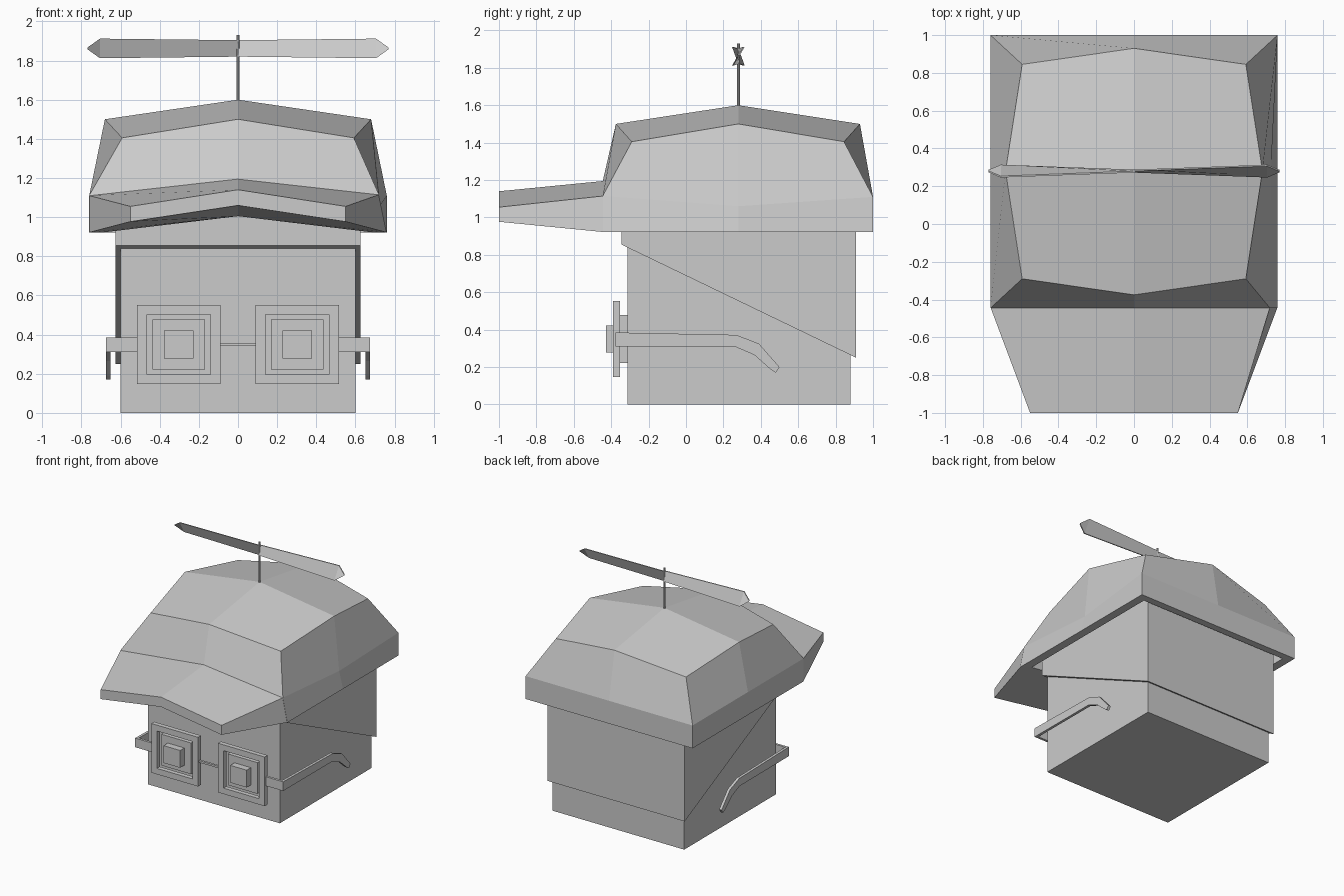
import bpy
import bmesh
import math

cube = bpy.data.objects.get("Cube")
if cube:
    bpy.data.objects.remove(cube, do_unlink=True)

grey = bpy.data.materials.new("light_grey")
grey.use_nodes = True
GREY = (0.6, 0.6, 0.6, 1)
grey.diffuse_color = GREY
grey.node_tree.nodes["Principled BSDF"].inputs["Base Color"].default_value = GREY


def finish(name, bm):
    bmesh.ops.recalc_face_normals(bm, faces=bm.faces)
    mesh = bpy.data.meshes.new(name)
    bm.to_mesh(mesh)
    bm.free()
    mesh.materials.append(grey)
    obj = bpy.data.objects.new(name, mesh)
    bpy.context.collection.objects.link(obj)
    return obj


def loft(name, rings, top_centre=None):
    """Skin matching closed rings; close the first with quads round a centre point if given."""
    bm = bmesh.new()
    vs = [[bm.verts.new(p) for p in ring] for ring in rings]
    n = len(vs[0])
    for a, b in zip(vs, vs[1:]):
        for i in range(n):
            j = (i + 1) % n
            bm.faces.new((a[i], a[j], b[j], b[i]))
    if top_centre:
        c = bm.verts.new(top_centre)
        for i in range(0, n, 2):
            bm.faces.new((vs[0][i - 1], vs[0][i], vs[0][i + 1], c))
    else:
        bm.faces.new(vs[0])
    bm.faces.new(vs[-1])
    return finish(name, bm)


def box(name, x, y, z):
    return loft(name, [[(x[0], y[0], h), (x[1], y[0], h), (x[1], y[1], h), (x[0], y[1], h)] for h in z])


def side_prism(name, profile, x0, x1):
    """Extrude a (y, z) profile along x."""
    return loft(name, [[(x, y, z) for y, z in profile] for x in (x0, x1)])


# Head block and the wedge of hair wrapped round it
box("head", (-0.6, 0.6), (-0.313, 0.88), (0, 1.03))
side_prism("hair", [(-0.345, 1.04), (-0.345, 0.855), (0.91, 0.25), (0.91, 1.04)], -0.625, 0.625)

# Cap: crown, rim, underside lip and hollow
MID = 0.28


def ring(hx, y0, y1, z, front_z):
    return [(-hx, y0, z), (0, y0, front_z), (hx, y0, z), (hx, MID, z),
            (hx, y1, z), (0, y1, z), (-hx, y1, z), (-hx, MID, z)]


crown = [(-0.592, -0.29, 1.405), (0, -0.375, 1.5), (0.592, -0.29, 1.405), (0.68, MID, 1.5),
         (0.592, 0.845, 1.405), (0, 0.93, 1.5), (-0.592, 0.845, 1.405), (-0.68, MID, 1.5)]
rim = ring(0.76, -0.445, 1.0, 1.11, 1.195)
rim[2], rim[3] = (0.72, -0.445, 1.115), (0.725, MID, 1.06)
loft("cap", [crown, rim,
             ring(0.76, -0.445, 1.0, 0.922, 1.005),
             ring(0.69, -0.39, 0.94, 0.922, 1.005),
             ring(0.69, -0.39, 0.94, 1.05, 1.05)], top_centre=(0, MID, 1.6))

# Visor, arched in the middle
loft("visor", [
    [(-0.76, -0.44, 1.11), (0, -0.44, 1.195), (0.72, -0.44, 1.115),
     (0.76, -0.44, 0.922), (0, -0.44, 1.005), (-0.76, -0.44, 0.922)],
    [(-0.55, -1, 1.055), (0, -1, 1.14), (0.55, -1, 1.055),
     (0.55, -1, 0.977), (0, -1, 1.06), (-0.55, -1, 0.977)]])

# Propeller: stem and two blades that twist from root to tip
loft("propeller_stem", [[(0.008 * math.cos(k * math.pi / 4), MID + 0.008 * math.sin(k * math.pi / 4), z)
                         for k in range(8)] for z in (1.57, 1.93)])
for side, label in ((1, "left"), (-1, "right")):
    rings = []
    for x, half, lean in ((0, 0.042, 0.004), (0.705, 0.05, 0.03), (0.77, 0.004, 0.003)):
        rings.append([(side * x, MID + side * lean * s + t, 1.862 + half * s)
                      for s, t in ((1, -0.004), (1, 0.004), (-1, 0.004), (-1, -0.004))])
    loft("propeller_blade_" + label, rings)

# Eyes and square glasses
for side, label in ((1, "left"), (-1, "right")):
    cx = side * 0.303

    def square(half, y):
        return [(cx + sx * half, y, 0.35 + sz * half * 0.95)
                for sx, sz in ((-1, -1), (1, -1), (1, 1), (-1, 1))]

    # Frame is a square tube: outer and inner walls joined front and back
    bm = bmesh.new()
    loops = [[bm.verts.new(p) for p in square(h, y)]
             for h, y in ((0.213, -0.39), (0.213, -0.352), (0.162, -0.352), (0.162, -0.39))]
    for a, b in zip(loops, loops[1:] + loops[:1]):
        for i in range(4):
            bm.faces.new((a[i], a[i - 1], b[i - 1], b[i]))
    finish("glasses_frame_" + label, bm)
    loft("eye_" + label, [square(0.135, -0.372), square(0.135, -0.305)])
    loft("pupil_" + label, [square(0.075, -0.427), square(0.075, -0.365)])

    # Hinge piece beside the frame and the hooked temple arm
    hinge = sorted((side * 0.51, side * 0.672))
    box("glasses_hinge_" + label, hinge, (-0.376, -0.356), (0.31, 0.385))
    side_prism("glasses_arm_" + label,
               [(-0.376, 0.385), (0.27, 0.372), (0.39, 0.325), (0.5, 0.2), (0.48, 0.17),
                (0.45, 0.19), (0.365, 0.265), (0.265, 0.308), (-0.376, 0.31)],
               side * 0.652, side * 0.674)

box("glasses_bridge", (-0.095, 0.095), (-0.38, -0.362), (0.342, 0.358))
